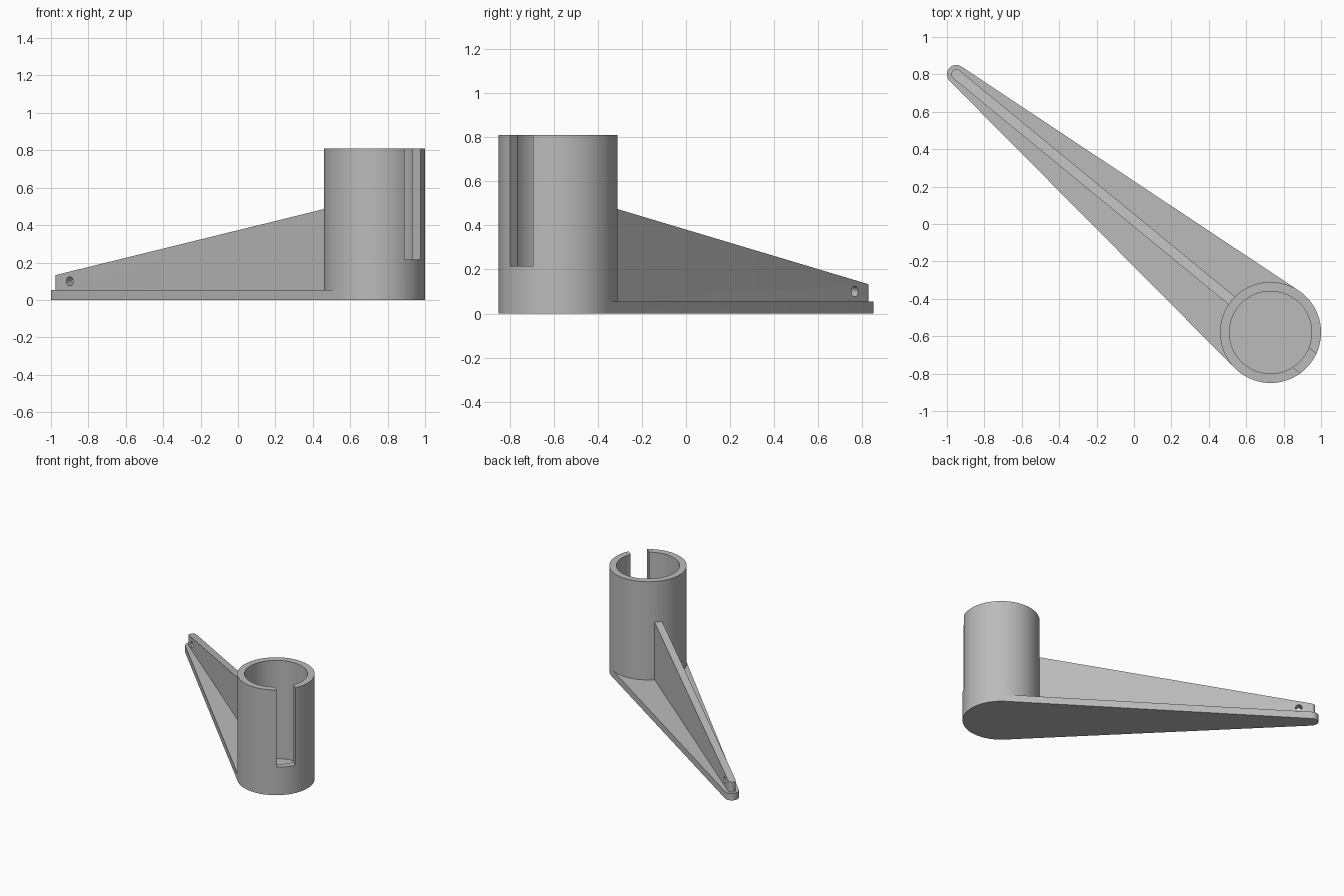
import bpy, bmesh, math
from mathutils import Matrix, Vector

if "Cube" in bpy.data.objects:
    bpy.data.objects.remove(bpy.data.objects["Cube"])

# Local frame: origin at the tube centre, +x runs along the arm to its tip
TUBE = Vector((0.73, -0.58, 0))
TIP = Vector((-0.95, 0.80, 0))
ARM = (TIP - TUBE).length
FRAME = Matrix.Translation(TUBE) @ Matrix.Rotation(
    math.atan2(TIP.y - TUBE.y, TIP.x - TUBE.x), 4, 'Z')
R_OUT, R_IN, R_TIP = 0.27, 0.22, 0.05
HEIGHT, PLATE, SLOT_Z = 0.81, 0.054, 0.215
RIB, HOLE_R = 0.027, 0.024

grey = bpy.data.materials.new("grey")
grey.diffuse_color = (0.5, 0.5, 0.5, 1)
grey.use_nodes = True
grey.node_tree.nodes["Principled BSDF"].inputs["Base Color"].default_value = grey.diffuse_color


def arc(cx, r, start, end, step=5):
    return [(cx + r * math.cos(math.radians(a)), r * math.sin(math.radians(a)))
            for a in range(start, end + 1, step)]


def prism(name, outline, z0, z1):
    """Extrude an outline from z0 to z1; z1 may be a function of x."""
    top = z1 if callable(z1) else (lambda x: z1)
    bm = bmesh.new()
    low = [bm.verts.new((x, y, z0)) for x, y in outline]
    high = [bm.verts.new((x, y, top(x))) for x, y in outline]
    bm.faces.new(low[::-1])
    bm.faces.new(high)
    n = len(outline)
    for i in range(n):
        j = (i + 1) % n
        bm.faces.new((low[i], low[j], high[j], high[i]))
    return finish(name, bm)


def finish(name, bm):
    bmesh.ops.recalc_face_normals(bm, faces=bm.faces)
    bm.transform(FRAME)
    me = bpy.data.meshes.new(name)
    bm.to_mesh(me)
    bm.free()
    me.materials.append(grey)
    ob = bpy.data.objects.new(name, me)
    bpy.context.collection.objects.link(ob)
    return ob


def combine(target, other, operation):
    bpy.context.view_layer.objects.active = target
    mod = target.modifiers.new(operation.lower(), 'BOOLEAN')
    mod.operation, mod.object, mod.solver = operation, other, 'EXACT'
    bpy.ops.object.modifier_apply(modifier=mod.name)
    bpy.data.objects.remove(other)


# Tapered base plate with round ends
bracket = prism("bracket", arc(0, R_OUT, 85, 275) + arc(ARM, R_TIP, -85, 85), 0, PLATE)

# Open tube standing on the wide end
bm = bmesh.new()
rings = [[bm.verts.new((x, y, z)) for x, y in arc(0, r, 0, 355)]
         for r, z in ((R_OUT, PLATE), (R_OUT, HEIGHT), (R_IN, HEIGHT), (R_IN, PLATE))]
for k in range(4):
    a, b = rings[k], rings[(k + 1) % 4]
    for i in range(72):
        j = (i + 1) % 72
        bm.faces.new((a[i], a[j], b[j], b[i]))
tube = finish("tube", bm)

# Slot in the tube wall opposite the arm
slot = prism("slot_cutter", [(-0.4, -0.067), (-0.1, -0.067), (-0.1, 0.067), (-0.4, 0.067)],
             SLOT_Z, 1.0)
combine(tube, slot, 'DIFFERENCE')

# Sloping rib from the tube to the tip
rib = prism("rib", [(0.245, RIB), (0.245, -RIB)] + arc(ARM, RIB, -90, 90, 10),
            PLATE, lambda x: 0.135 + 0.19 * (ARM - x))

# Small cross hole near the rib tip
bm = bmesh.new()
bmesh.ops.create_cone(bm, cap_ends=True, segments=32, radius1=HOLE_R, radius2=HOLE_R,
                      depth=0.3, matrix=Matrix.Translation((ARM - 0.087, 0, 0.1))
                      @ Matrix.Rotation(math.pi / 2, 4, 'X'))
combine(rib, finish("hole_cutter", bm), 'DIFFERENCE')

# Merge the parts into one solid bracket
combine(bracket, tube, 'UNION')
combine(bracket, rib, 'UNION')
bpy.ops.object.select_all(action='DESELECT')
bracket.select_set(True)
bpy.context.view_layer.objects.active = bracket
bpy.ops.object.shade_smooth_by_angle(angle=math.radians(30))
